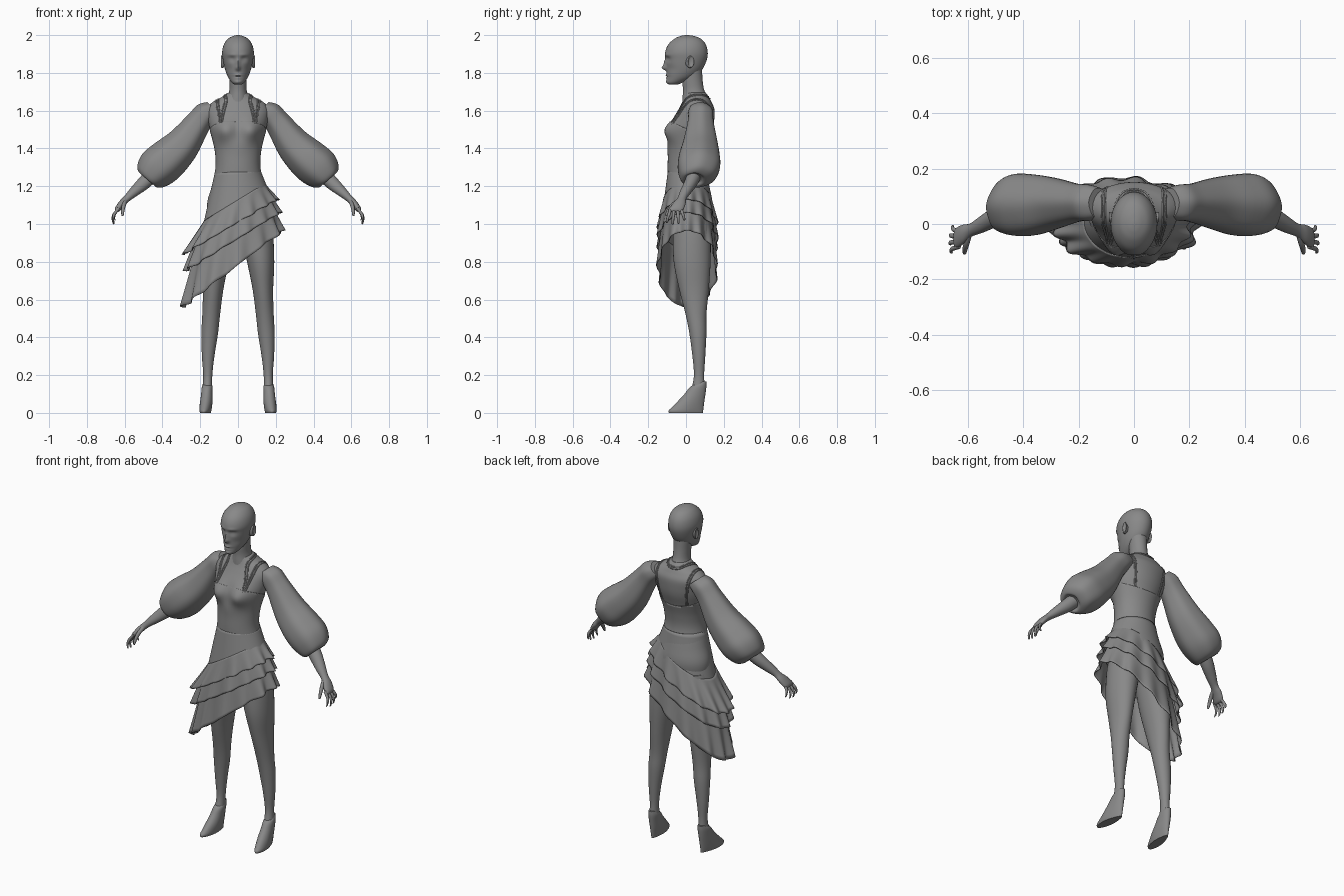
import bpy, bmesh, math
from mathutils import Vector
from mathutils.bvhtree import BVHTree

old = bpy.data.objects.get("Cube")
if old:
    bpy.data.objects.remove(old)

grey = bpy.data.materials.new("plain_grey")
grey.use_nodes = True
tone = (0.25, 0.25, 0.25, 1)
grey.diffuse_color = tone
grey.node_tree.nodes["Principled BSDF"].inputs["Base Color"].default_value = tone
X, Y, Z = Vector((1, 0, 0)), Vector((0, 1, 0)), Vector((0, 0, 1))


def finish(name, bm, mirror=False, thickness=0):
    bmesh.ops.recalc_face_normals(bm, faces=bm.faces)
    for f in bm.faces:
        f.smooth = True
    mesh = bpy.data.meshes.new(name)
    bm.to_mesh(mesh)
    bm.free()
    mesh.set_sharp_from_angle(angle=math.radians(50))
    mesh.materials.append(grey)
    ob = bpy.data.objects.new(name, mesh)
    bpy.context.collection.objects.link(ob)
    if thickness:
        ob.modifiers.new("thickness", "SOLIDIFY").thickness = thickness
    if mirror:
        ob.modifiers.new("mirror", "MIRROR").use_mirror_merge = False
    return ob


def spline(rows, steps):
    """Smooth curve through rows of any width."""
    out = []
    for i in range(len(rows) - 1):
        quad = [rows[max(0, min(len(rows) - 1, i + k))] for k in (-1, 0, 1, 2)]
        for s in range(steps):
            t = s / steps
            out.append([b + (c - a) * t / 2 + (a - 2.5 * b + 2 * c - d / 2) * t * t
                        + (1.5 * (b - c) + (d - a) / 2) * t ** 3
                        for a, b, c, d in zip(*quad)])
    return out + [list(rows[-1])]


def skin(rings, caps=True):
    bm = bmesh.new()
    loops = [[bm.verts.new(p) for p in ring] for ring in rings]
    n = len(loops[0])
    for a, b in zip(loops, loops[1:]):
        for i in range(n):
            bm.faces.new((a[i], a[(i + 1) % n], b[(i + 1) % n], b[i]))
    if caps:
        bm.faces.new(loops[0])
        bm.faces.new(loops[-1])
    return bm


def loft(rows, u=X, v=Y, sides=32, steps=5, folds=0):
    """Rows are x, y, z and the radii along u and v."""
    rings = []
    for x, y, z, ru, rv in spline(rows, steps):
        ring = []
        for i in range(sides):
            a = math.tau * i / sides
            k = 1 + folds * math.sin(6 * a + 1)
            ring.append(Vector((x, y, z)) + u * ru * k * math.cos(a) + v * rv * k * math.sin(a))
        rings.append(ring)
    return skin(rings)


def upright(rows):
    """Rows of x, z, front, back, half width."""
    return [(x, (f + b) / 2, z, w, (b - f) / 2) for x, z, f, b, w in rows]


def sculpt(bm, bumps):
    """Push the front surface along y with soft bumps, on both sides."""
    for vert in bm.verts:
        if vert.co.y < 0.01:
            x, z = abs(vert.co.x), vert.co.z
            vert.co.y -= sum(h * math.exp(-((x - bx) / wx) ** 2 - ((z - bz) / wz) ** 2)
                             for bx, bz, wx, wz, h in bumps)


# Head with brow, sockets, nose, lips and chin
head = loft(upright([
    (0, 1.738, -.09, -.045, .018), (0, 1.75, -.1, -.01, .034), (0, 1.78, -.1, .05, .054),
    (0, 1.82, -.103, .088, .069), (0, 1.87, -.107, .11, .08), (0, 1.91, -.11, .115, .084),
    (0, 1.95, -.094, .105, .075), (0, 1.98, -.062, .08, .054), (0, 1.995, -.03, .045, .027),
    (0, 2, -.004, .012, .006)]), sides=64, steps=6)
sculpt(head, [(.032, 1.873, .016, .012, -.012), (.034, 1.872, .012, .006, .005),
              (.03, 1.895, .026, .008, .005), (0, 1.826, .011, .012, .022),
              (0, 1.85, .009, .022, .012), (0, 1.787, .02, .007, .008),
              (0, 1.779, .024, .003, -.004), (0, 1.772, .016, .005, .006),
              (0, 1.752, .02, .01, .006), (.05, 1.82, .02, .02, -.004)])
finish("head", head)
finish("neck", loft(upright([(0, 1.62, -.02, .12, .08), (0, 1.67, -.018, .112, .056),
                             (0, 1.71, -.016, .096, .046), (0, 1.76, -.02, .088, .046),
                             (0, 1.82, -.02, .085, .05)])))

# Ears: a shell with a raised rim
finish("ear", loft([(.074, .018, 1.855, .022, .026), (.083, .022, 1.858, .019, .032),
                    (.09, .027, 1.86, .016, .03), (.086, .026, 1.86, .01, .02)],
                   Y, Z, 20), mirror=True)

# Torso and close-fitting bodice
torso_rows = [(0, .98, -.05, .11, .14), (0, 1.1, -.085, .135, .16), (0, 1.2, -.09, .12, .135),
              (0, 1.3, -.093, .1, .115), (0, 1.38, -.09, .107, .118), (0, 1.45, -.085, .125, .133),
              (0, 1.51, -.08, .143, .15), (0, 1.56, -.065, .15, .16), (0, 1.61, -.038, .15, .165),
              (0, 1.645, -.02, .135, .135), (0, 1.67, -.012, .122, .09), (0, 1.695, -.008, .105, .05)]
bust = [(.072, 1.495, .05, .055, .04), (0, 1.42, .07, .05, .006)]
torso = loft(upright(torso_rows), sides=48)
sculpt(torso, bust)
surface = BVHTree.FromBMesh(torso)
finish("torso", torso)

bodice = loft(upright([(x, z, f - .004, b + .004, w + .004) for x, z, f, b, w in torso_rows]), sides=48)
sculpt(bodice, bust)
bmesh.ops.bisect_plane(bodice, geom=bodice.verts[:] + bodice.edges[:] + bodice.faces[:],
                       plane_co=(0, -.1, 1.55), plane_no=(0, .45, 1), clear_outer=True)
finish("bodice", bodice, thickness=.003)


# Thin shoulder straps laid on the skin
def strap(name, points):
    path = []
    for p in spline(points, 6):
        near, normal, _, _ = surface.find_nearest(Vector(p))
        path.append(near + normal * .003)
    curve = bpy.data.curves.new(name, "CURVE")
    curve.dimensions = "3D"
    curve.bevel_depth = .0035
    curve.bevel_resolution = 2
    curve.materials.append(grey)
    line = curve.splines.new("POLY")
    line.points.add(len(path) - 1)
    for pt, co in zip(line.points, path):
        pt.co = (*co, 1)
    ob = bpy.data.objects.new(name, curve)
    bpy.context.collection.objects.link(ob)
    ob.modifiers.new("mirror", "MIRROR")


for shift in (0, .014):
    strap("shoulder_strap", [(.105 + shift, -.1, 1.54), (.108 + shift, -.04, 1.62), (.108 + shift, .05, 1.67),
                             (.105 + shift, .13, 1.63), (.1 + shift, .15, 1.55), (.095 + shift, .14, 1.44)])
    strap("neck_strap", [(.1 + shift, -.1, 1.54), (.075 + shift, -.05, 1.61), (.06 + shift, -.01, 1.66),
                         (.062 + shift, .06, 1.69), (.04, .115, 1.685 - shift), (0, .13, 1.68 - shift)])


# Skirt: yoke and three slanted ruffles
def tier(name, top, hem, amount, waves, phase):
    """Top and hem each give left x, right x, left z, right z and depth."""
    rings = []
    for s in range(13):
        k = s / 12
        ring = []
        for i in range(160):
            a = math.tau * i / 160
            c, t = math.cos(a), (1 - math.cos(a)) / 2
            lx, rx, lz, rz, depth = [p + (q - p) * k for p, q in zip(top, hem)]
            wave = 1 + amount * k * (math.sin(waves * a + phase) + .4 * math.sin((waves - 5) * a))
            ring.append(((lx + rx) / 2 + (lx - rx) / 2 * c * wave,
                         .008 + depth * math.sin(a) * wave,
                         lz + (rz - lz) * t + .05 * amount * k * math.cos(waves * a)))
        rings.append(ring)
    finish(name, skin(rings, caps=False), thickness=.004)


tier("skirt_yoke", (.121, -.121, 1.28, 1.28, .104), (.165, -.19, 1.17, .97, .132), 0, 9, 0)
tier("upper_ruffle", (.143, -.178, 1.215, 1.02, .13), (.208, -.292, 1.13, .84, .157), .045, 15, 0)
tier("middle_ruffle", (.17, -.215, 1.16, .95, .138), (.224, -.284, 1.06, .75, .16), .045, 14, 1)
tier("lower_ruffle", (.185, -.225, 1.09, .87, .138), (.24, -.295, .965, .56, .157), .05, 13, 2)

# Legs and wedge shoes
finish("leg", loft(upright([
    (.085, 1.05, -.07, .12, .08), (.1, .95, -.07, .13, .085), (.12, .8, -.065, .13, .072),
    (.132, .65, -.035, .12, .054), (.142, .52, -.002, .108, .047), (.15, .42, .018, .108, .044),
    (.158, .3, .034, .102, .033), (.16, .2, .042, .096, .024), (.162, .13, .03, .1, .026)])), mirror=True)
shoe = loft(upright([
    (.172, 0, -.09, .09, .028), (.172, .012, -.092, .091, .031), (.171, .03, -.075, .093, .033),
    (.169, .06, -.045, .097, .034), (.167, .1, -.008, .103, .032), (.164, .14, .025, .108, .029),
    (.163, .165, .075, .108, .018)]))
for vert in shoe.verts:  # broad ball, narrow heel
    low = 1 - vert.co.z / .17
    vert.co.x = .168 + (vert.co.x - .168) * (1 - 3.5 * low * max(0, vert.co.y)) - .1 * low * vert.co.y
finish("wedge_shoe", shoe, mirror=True)

# Balloon sleeves and arms, with rings square to the slanted arm
across = Vector((.756, 0, .655))
finish("balloon_sleeve", loft([
    (.125, .075, 1.612, .05, .055), (.165, .077, 1.59, .062, .066), (.21, .077, 1.535, .068, .07),
    (.285, .075, 1.43, .09, .092), (.36, .07, 1.355, .107, .11), (.42, .068, 1.3, .11, .113),
    (.465, .06, 1.253, .088, .093), (.48, .045, 1.235, .058, .06), (.472, .045, 1.243, .04, .04)],
    across, Y, 48, folds=.018), mirror=True)
finish("forearm", loft([
    (.44, .05, 1.275, .04, .04), (.5, .025, 1.215, .036, .036), (.55, -.002, 1.17, .027, .03),
    (.588, -.022, 1.135, .019, .024), (.615, -.036, 1.108, .018, .034), (.638, -.05, 1.078, .015, .037),
    (.647, -.054, 1.066, .006, .028)], across, Y, 24), mirror=True)

# Fingers, gently curled and fanned
for i, (name, reach) in enumerate([("index_finger", .9), ("middle_finger", 1), ("ring_finger", .95),
                                   ("little_finger", .75)]):
    y = -.081 + .018 * i
    fan = -.008 + .005 * i
    finish(name, loft([(.63, y, 1.085, .008, .009),
                       (.63 + .027 * reach, y + fan, 1.085 - .035 * reach, .008, .0085),
                       (.63 + .034 * reach, y + 2 * fan, 1.085 - .06 * reach, .007, .0075),
                       (.63 + .03 * reach, y + 2.5 * fan, 1.085 - .083 * reach, .005, .006),
                       (.63 + .028 * reach, y + 2.6 * fan, 1.085 - .087 * reach, .001, .001)],
                      across, Y, 12, 4), mirror=True)
finish("thumb", loft([(.595, -.035, 1.125, .012, .014), (.604, -.07, 1.1, .011, .012),
                      (.61, -.094, 1.07, .009, .009), (.611, -.105, 1.047, .006, .006),
                      (.611, -.107, 1.042, .001, .001)], X, Vector((0, .8, -.6)), 12, 4), mirror=True)
